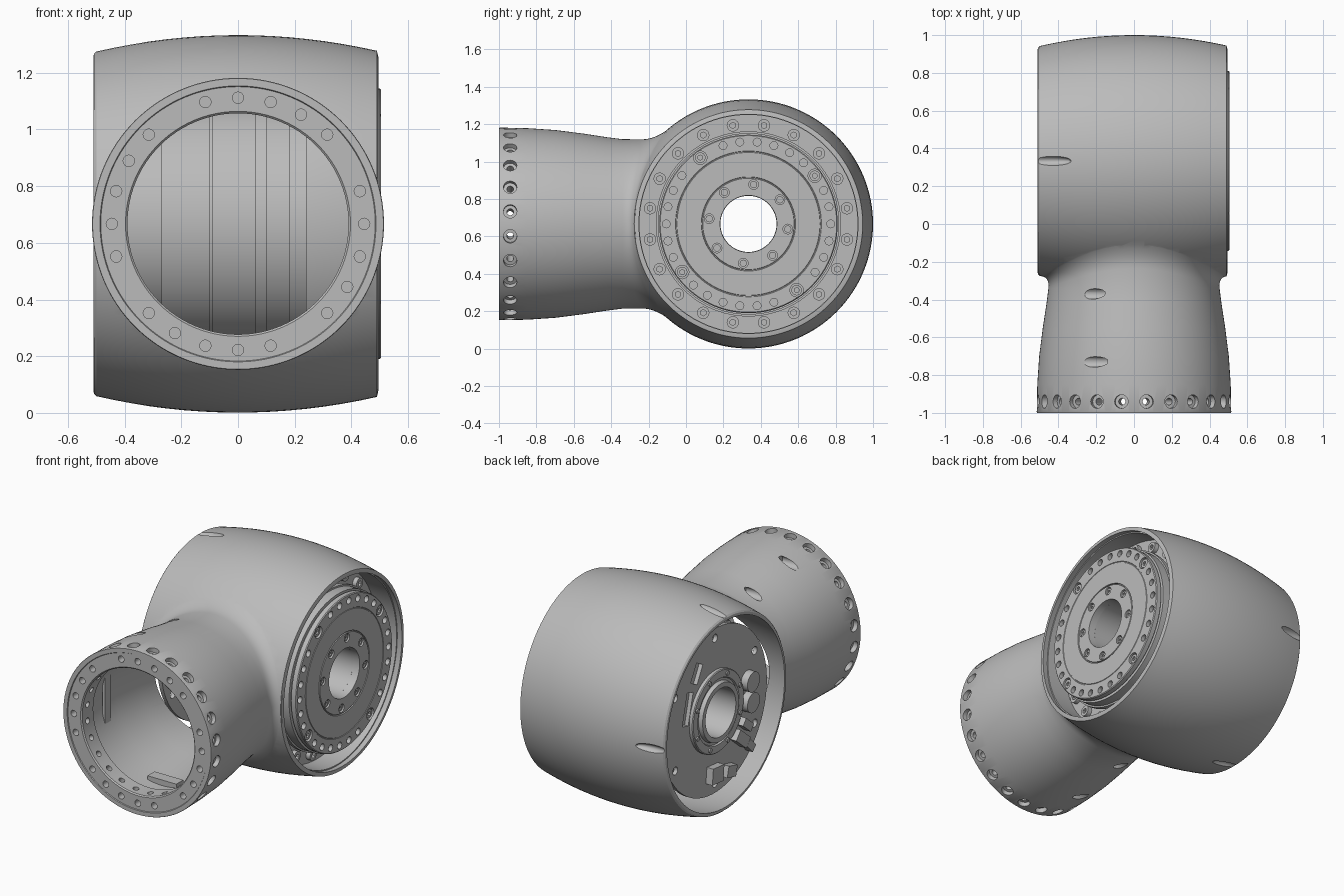
import bpy, bmesh, math
from mathutils import Vector, Matrix

cube = bpy.data.objects.get("Cube")
if cube:
    bpy.data.objects.remove(cube, do_unlink=True)

grey = bpy.data.materials.new("light grey metal")
grey.use_nodes = True
grey.diffuse_color = (0.5, 0.5, 0.5, 1)
grey.node_tree.nodes["Principled BSDF"].inputs["Base Color"].default_value = (0.5, 0.5, 0.5, 1)

HUB = Vector((0, 0.334, 0.667))   # centre of the barrel, axis along x
NECK = Vector((0, 0, 0.667))      # centre line of the neck, axis along y
X, Y = Vector((1, 0, 0)), Vector((0, 1, 0))


def finish(name, bm):
    bmesh.ops.recalc_face_normals(bm, faces=bm.faces)
    mesh = bpy.data.meshes.new(name)
    bm.to_mesh(mesh)
    bm.free()
    mesh.materials.append(grey)
    ob = bpy.data.objects.new(name, mesh)
    bpy.context.collection.objects.link(ob)
    return ob


def radial(axis, angle, t, r):
    c, s = r * math.cos(angle), r * math.sin(angle)
    return HUB + Vector((t, c, s)) if axis == X else NECK + Vector((c, t, s))


def lathe(name, pts, axis, tube=False, segs=96):
    """Revolve (position, radius) points, or functions of the angle giving them."""
    bm = bmesh.new()
    rings = []
    for p in pts:
        ring = []
        for i in range(segs):
            a = math.tau * i / segs
            ring.append(bm.verts.new(radial(axis, a, *(p(a) if callable(p) else p))))
        rings.append(ring)
    pairs = list(zip(rings, rings[1:]))
    if tube:
        pairs.append((rings[-1], rings[0]))
    else:
        bm.faces.new(rings[0])
        bm.faces.new(rings[-1])
    for a, b in pairs:
        for i in range(segs):
            j = (i + 1) % segs
            bm.faces.new((a[i], a[j], b[j], b[i]))
    return finish(name, bm)


def pins(name, items, segs=16):
    """Cylinders given as (centre, direction, radius, length)."""
    bm = bmesh.new()
    for pos, way, r, length in items:
        m = Matrix.Translation(pos) @ way.to_track_quat("Z", "Y").to_matrix().to_4x4()
        bmesh.ops.create_cone(bm, cap_ends=True, segments=segs, radius1=r, radius2=r,
                              depth=length, matrix=m)
    return finish(name, bm)


def boxes(name, items):
    """Boxes given as (centre, size, turn about x)."""
    bm = bmesh.new()
    for pos, size, turn in items:
        m = (Matrix.Translation(pos) @ Matrix.Rotation(turn, 4, "X")
             @ Matrix.Diagonal((*size, 1)))
        bmesh.ops.create_cube(bm, size=1, matrix=m)
    return finish(name, bm)


def boolean(ob, other, operation="DIFFERENCE"):
    mod = ob.modifiers.new("cut", "BOOLEAN")
    mod.operation, mod.solver, mod.object = operation, "EXACT", other
    bpy.context.view_layer.objects.active = ob
    bpy.ops.object.modifier_apply(modifier=mod.name)
    bpy.data.objects.remove(other, do_unlink=True)


def circle(axis, count, t, r, offset=0, skip=()):
    return [radial(axis, math.radians(offset + 360 * i / count), t, r)
            for i in range(count) if i not in skip]


def bulge(x, top):
    return top - 0.23 * x * x


def blend(k):
    """Point k (0 to 1) of the rounded corner where the neck meets the barrel."""
    def point(a):
        c, s = math.cos(a), math.sin(a)

        def wall(r):
            return HUB.y - math.sqrt(bulge(r * c, 0.666) ** 2 - (r * s) ** 2)
        r = 0.452
        f = 0.04 + 0.04 * abs(s)
        t0, t1, t2 = wall(r) - f, wall(r), wall(r + f) + 0.003
        return ((1 - k) ** 2 * t0 + 2 * k * (1 - k) * t1 + k * k * t2, r + f * k * k)
    return point


# Outer shell: bulged barrel joined to a waisted neck
xs = [-0.5 + 0.99 * i / 16 for i in range(17)]
shell = lathe("outer_shell", [(-0.51, 0.59), (-0.508, 0.6)] + [(x, bulge(x, 0.666)) for x in xs]
              + [(0.495, 0.59)], X, segs=128)
neck = lathe("neck", [(-0.995, 0.484), (-1, 0.487), (-1, 0.513), (-0.996, 0.515), (-0.85, 0.512),
                      (-0.7, 0.502), (-0.55, 0.483), (-0.42, 0.463), (-0.34, 0.453)]
             + [blend(i / 8) for i in range(9)] + [(0.1, 0.48)], Y, segs=128)
boolean(shell, neck, "UNION")
boolean(shell, lathe("barrel_cutter", [(x * 1.2, bulge(x, 0.625)) for x in xs], X))
boolean(shell, lathe("bore_cutter", [(-1.1, 0.397), (-0.995, 0.397), (-0.988, 0.39), (-0.88, 0.39),
                                     (-0.87, 0.425), (-0.6, 0.425), (-0.4, 0.392), (0.1, 0.392)],
                     Y))

# Screw holes around the neck mouth
boolean(shell, pins("face_holes", [(p, Y, 0.02, 0.2) for p in
                                   circle(Y, 24, -1, 0.445, 0, (2, 8, 14, 20))]))
rim = circle(Y, 24, -0.94, 0.52, 7.5)
outward = [(p - NECK - Vector((0, -0.94, 0))).normalized() for p in rim]
boolean(shell, pins("rim_seats", [(p, d, 0.036, 0.07) for p, d in zip(rim, outward)]))
boolean(shell, pins("rim_holes", [(p - d * 0.1, d, 0.018, 0.2) for p, d in zip(rim, outward)]))

# Clamp screw pockets above and below the neck
boolean(shell, pins("neck_pockets", [(NECK + Vector((-0.34, y, side * h)), X, 0.028, 0.4)
                                     for y, h in ((-0.73, 0.458), (-0.37, 0.403))
                                     for side in (-1, 1)]))

# Scooped pockets on the barrel rim: top, back and bottom
for angle in (90, 0, -90):
    bm = bmesh.new()
    place = (Matrix.Translation(HUB) @ Matrix.Rotation(math.radians(angle), 4, "X")
             @ Matrix.Translation((-0.47, 0.645, 0)) @ Matrix.Diagonal((0.14, 0.045, 0.03, 1)))
    bmesh.ops.create_uvsphere(bm, u_segments=24, v_segments=16, radius=1, matrix=place)
    boolean(shell, finish("rim_pocket", bm))

# Pads inside the neck
boxes("neck_pads", [(NECK + Vector((0, -0.72, s * 0.41)), (0.2, 0.07, 0.04), 0) for s in (-1, 1)]
      + [(NECK + Vector((-0.408, -0.72, 0)), (0.02, 0.06, 0.3), 0)])

# Drive unit: stepped body with a hollow shaft
lathe("drive_body", [(0.46, 0.15), (0.46, 0.485), (0.4, 0.485), (0.4, 0.495), (0.37, 0.495),
                     (0.37, 0.47), (0.24, 0.47), (0.24, 0.455), (0.18, 0.455), (0.18, 0.44),
                     (0.1, 0.44), (0.1, 0.46), (0.06, 0.46), (0.06, 0.45), (-0.09, 0.45),
                     (-0.09, 0.46), (-0.1, 0.46), (-0.1, 0.44), (-0.27, 0.44), (-0.27, 0.4),
                     (-0.41, 0.4), (-0.41, 0.15)], X, tube=True)

# Output disc with its ring of holes and four larger screws
disc = lathe("output_disc", [(0.455, 0.15), (0.455, 0.465), (0.47, 0.465), (0.47, 0.477),
                             (0.5, 0.477), (0.505, 0.472), (0.505, 0.39), (0.502, 0.388),
                             (0.502, 0.384), (0.505, 0.382), (0.505, 0.252), (0.498, 0.25),
                             (0.498, 0.246), (0.505, 0.244), (0.505, 0.152)], X, tube=True)
big = [36, 126, 216, 306]
small = [12 * i for i in range(30) if min(abs(12 * i - b) for b in big) > 7]
boolean(disc, pins("disc_holes", [(radial(X, math.radians(a), 0.505, 0.44), X, 0.021, 0.05)
                                  for a in small]))
boolean(disc, pins("screw_seats", [(p, X, 0.036, 0.04) for p in circle(X, 4, 0.505, 0.438, 36)]))
boolean(disc, pins("hub_seats", [(p, X, 0.026, 0.03) for p in circle(X, 8, 0.505, 0.212, -7.5)]))


def screws(name, places, r, length):
    """Socket-head screws along x."""
    heads = pins(name, [(p, X, r, length) for p in places])
    tip = Vector((length / 2, 0, 0))
    boolean(heads, pins("sockets", [(p + tip, X, r * 0.5, length * 1.2) for p in places], 6))


screws("disc_screws", circle(X, 4, 0.488, 0.438, 36), 0.028, 0.02)
screws("hub_screws", circle(X, 8, 0.493, 0.212, -7.5), 0.019, 0.012)

# Bolted mounting ring sunk behind the output disc, inside a closed sleeve
lathe("mounting_ring", [(0.24, 0.46), (0.24, 0.6), (0.32, 0.6), (0.32, 0.46)], X, tube=True)
lathe("recess_sleeve", [(0.24, 0.587), (0.24, 0.614), (0.35, 0.61), (0.46, 0.59), (0.46, 0.583)],
      X, tube=True)
screws("mounting_bolts", circle(X, 20, 0.333, 0.533, 9), 0.033, 0.03)

# Control board on the other end, with a bearing collar
board = lathe("control_board", [(-0.41, 0.15), (-0.41, 0.515), (-0.435, 0.515), (-0.435, 0.15)],
              X, tube=True)
boolean(board, boxes("board_slots", [(HUB + Vector((-0.43, 0.27, 0.11)), (0.04, 0.06, 0.2), 0.25),
                                     (HUB + Vector((-0.43, 0.18, 0.3)), (0.04, 0.07, 0.12), 0.5)]))
boolean(board, pins("board_holes", [(p, X, 0.025, 0.08) for p in circle(X, 6, -0.43, 0.455, 30)]))
lathe("bearing_collar", [(-0.42, 0.15), (-0.42, 0.255), (-0.455, 0.255), (-0.46, 0.25),
                         (-0.46, 0.205), (-0.45, 0.2), (-0.45, 0.185), (-0.475, 0.18),
                         (-0.475, 0.15)], X, tube=True)
pins("collar_screws", [(p, X, 0.014, 0.012) for p in circle(X, 8, -0.462, 0.228, 22)])
pins("capacitors", [(HUB + Vector((-0.455, -0.32, z)), X, 0.062, 0.05) for z in (0.07, -0.06)],
     32)
boxes("connectors", [(HUB + Vector((-0.455, y, z)), (0.05, w, h), turn) for y, z, w, h, turn in
                     ((-0.22, -0.25, 0.13, 0.07, 0.7), (-0.27, -0.18, 0.1, 0.05, 0.7),
                      (0.03, -0.38, 0.11, 0.1, 0.1), (-0.11, -0.41, 0.09, 0.07, 0.25),
                      (-0.3, -0.32, 0.08, 0.05, 0.8))])

# Smooth curved faces, keeping machined edges crisp
bpy.ops.object.select_all(action="DESELECT")
for ob in bpy.context.scene.objects:
    if ob.type == "MESH" and grey.name in ob.data.materials:
        ob.select_set(True)
        bpy.context.view_layer.objects.active = ob
bpy.ops.object.shade_smooth_by_angle(angle=math.radians(30))
